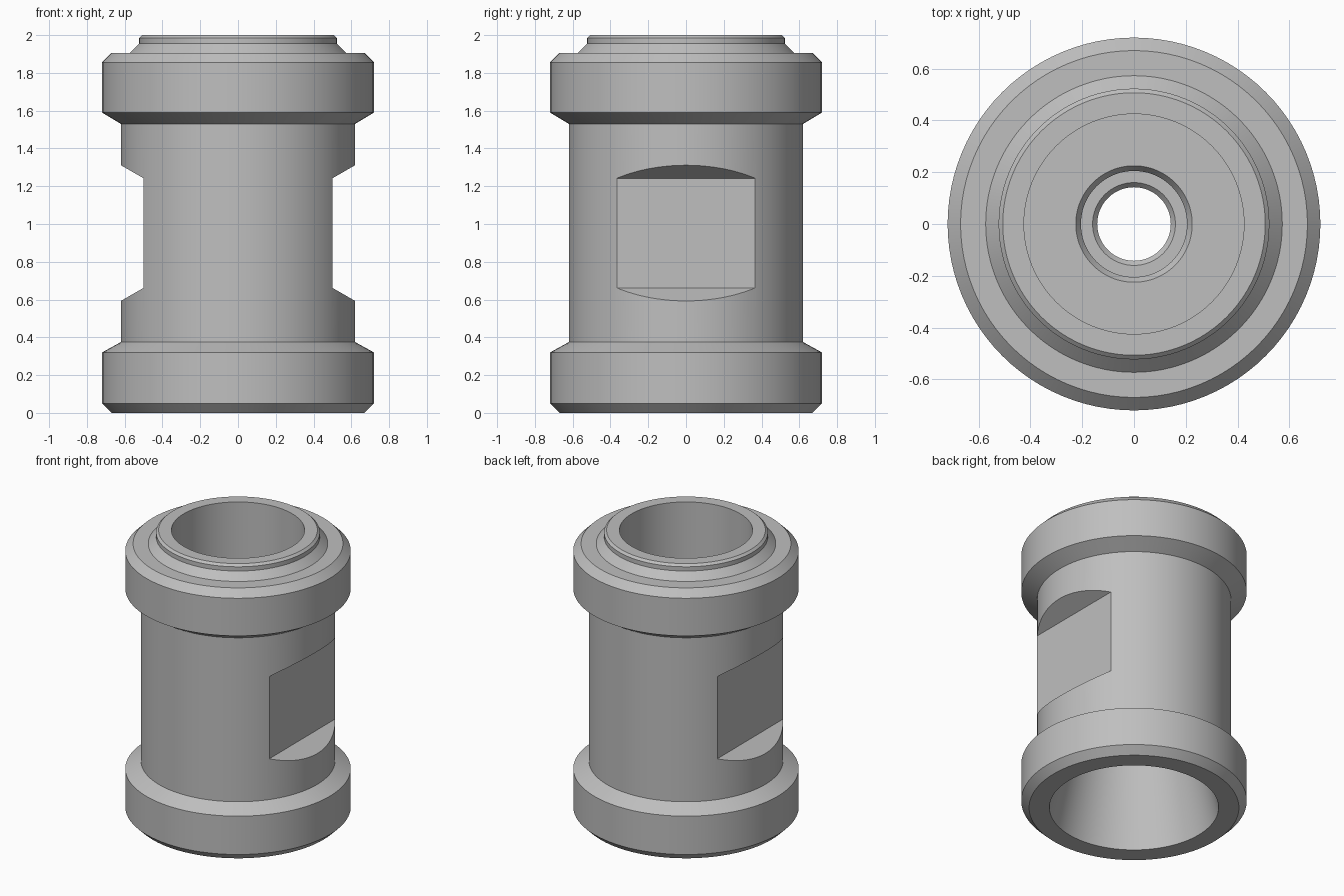
import bpy
import bmesh
import math

SEGMENTS = 96

default = bpy.data.objects.get("Cube")
if default:
    bpy.data.objects.remove(default, do_unlink=True)

steel = bpy.data.materials.new("grey steel")
steel.use_nodes = True
grey = (0.52, 0.52, 0.52, 1)
steel.diffuse_color = grey
steel.node_tree.nodes["Principled BSDF"].inputs["Base Color"].default_value = grey


def finish(name, bm):
    bmesh.ops.recalc_face_normals(bm, faces=bm.faces)
    mesh = bpy.data.meshes.new(name)
    bm.to_mesh(mesh)
    bm.free()
    obj = bpy.data.objects.new(name, mesh)
    bpy.context.collection.objects.link(obj)
    mesh.materials.append(steel)
    return obj


def lathe(name, profile):
    """Revolve a closed (radius, height) outline about the z axis."""
    bm = bmesh.new()
    verts = [bm.verts.new((r, 0, z)) for r, z in profile]
    edges = [bm.edges.new((v, verts[i - 1])) for i, v in enumerate(verts)]
    bmesh.ops.spin(bm, geom=verts + edges, cent=(0, 0, 0), axis=(0, 0, 1),
                   angle=math.tau, steps=SEGMENTS, use_merge=True)
    bmesh.ops.remove_doubles(bm, verts=bm.verts, dist=0.0001)
    return finish(name, bm)


def prism(name, outline, half_depth):
    """Extrude an (x, z) outline along y."""
    bm = bmesh.new()
    face = bm.faces.new([bm.verts.new((x, -half_depth, z)) for x, z in outline])
    new = bmesh.ops.extrude_face_region(bm, geom=[face])["geom"]
    bmesh.ops.translate(bm, vec=(0, 2 * half_depth, 0),
                        verts=[v for v in new if isinstance(v, bmesh.types.BMVert)])
    return finish(name, bm)


# Outer wall from the base up: lower collar, barrel, upper collar, nose
outer = [(0.67, 0), (0.72, 0.05), (0.72, 0.32), (0.62, 0.375),
         (0.62, 1.53), (0.72, 1.59), (0.72, 1.855), (0.67, 1.905),
         (0.573, 1.905), (0.523, 1.955), (0.523, 1.985), (0.507, 2)]
# Inner wall from the top down: bore, stepped seat, through hole, tapered socket
inner = [(0.425, 2), (0.425, 1.3), (0.225, 1.3), (0.205, 1.27),
         (0.205, 1.05), (0.16, 1.05), (0.142, 1.03),
         (0.142, 0.6), (0.41, 0.6), (0.54, 0)]
body = lathe("fitting_body", outer + inner)

# Spanner flats on both sides, with sloping ends
flat, reach = 0.5, 0.8
rise = (reach - flat) * math.tan(math.radians(30))
for side, label in ((1, "left"), (-1, "right")):
    cutter = prism(label + "_flat_cutter",
                   [(side * flat, 0.662), (side * flat, 1.242),
                    (side * reach, 1.242 + rise), (side * reach, 0.662 - rise)], 0.8)
    cutter.hide_render = True
    cutter.hide_set(True)
    cut = body.modifiers.new(label + " flat", 'BOOLEAN')
    cut.operation = 'DIFFERENCE'
    cut.solver = 'EXACT'
    cut.object = cutter

# Apply the cuts, then smooth the round walls while keeping edges sharp
bpy.ops.object.select_all(action='DESELECT')
body.select_set(True)
bpy.context.view_layer.objects.active = body
for cut in list(body.modifiers):
    bpy.ops.object.modifier_apply(modifier=cut.name)
bpy.ops.object.shade_smooth_by_angle(angle=math.radians(20))
for obj in list(bpy.context.scene.objects):
    if obj.name.endswith("_flat_cutter"):
        bpy.data.objects.remove(obj, do_unlink=True)
